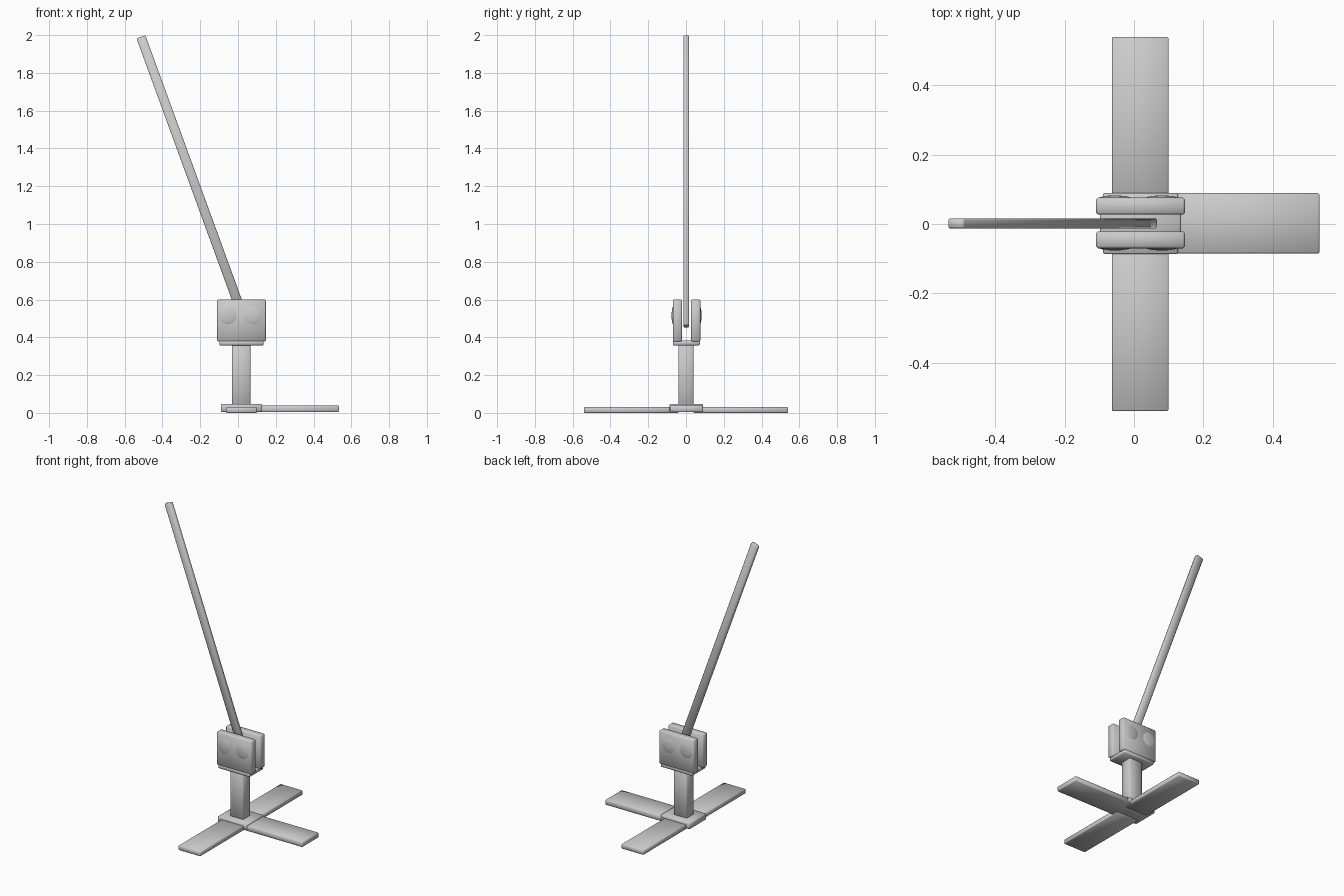
import bpy, math
from mathutils import Vector

if "Cube" in bpy.data.objects:
    bpy.data.objects.remove(bpy.data.objects["Cube"])


def finish(ob, name, bevel=0.0):
    ob.name = name
    for p in ob.data.polygons:
        p.use_smooth = True
    if bevel:
        m = ob.modifiers.new("soft_edges", 'BEVEL')
        m.width = bevel
        m.segments = 1
    return ob


def box(name, x, y, z, bevel=0.004):
    """Box given by its min/max range on each axis."""
    bpy.ops.mesh.primitive_cube_add(size=1)
    ob = bpy.context.object
    lo, hi = Vector((x[0], y[0], z[0])), Vector((x[1], y[1], z[1]))
    for v in ob.data.vertices:
        v.co = v.co * (hi - lo)
    ob.location = (lo + hi) / 2
    return finish(ob, name, bevel)


# Base: hub and three flat feet
box("base_hub", (-0.09, 0.127), (-0.087, 0.089), (0.006, 0.047))
box("foot_right", (0.06, 0.535), (-0.085, 0.089), (0.004, 0.038))
for side, y in (("front", (-0.54, -0.04)), ("back", (0.04, 0.54))):
    box("foot_" + side, (-0.064, 0.10), y, (0.0, 0.031))

# Column and the plate on top of it
box("column", (-0.032, 0.065), (-0.039, 0.039), (0.03, 0.37))
box("column_plate", (-0.098, 0.135), (-0.07, 0.073), (0.358, 0.383))

# Two clamp cheeks with domed bolts on the outside
for side, s in (("front", -1), ("back", 1)):
    y = sorted((0.003 + s * 0.024, 0.003 + s * 0.073))
    box("cheek_" + side, (-0.11, 0.147), y, (0.377, 0.60), 0.006)
    for i, x in enumerate((-0.055, 0.08)):
        bpy.ops.mesh.primitive_uv_sphere_add(
            segments=24, ring_count=12, radius=0.054,
            location=(x, 0.003 + s * 0.066, 0.515), rotation=(math.pi / 2, 0, 0))
        ob = bpy.context.object
        ob.scale.z = 0.25
        finish(ob, f"bolt_{side}_{i + 1}")

# Long leaning lever held between the cheeks
bottom, top = Vector((0.045, 0.0015, 0.459)), Vector((-0.514, 0.0015, 1.991))
h = (top - bottom).length / 2
lever = box("lever", (-0.025, 0.025), (-0.0145, 0.0145), (-h, h), 0.005)
lever.location = (top + bottom) / 2
lever.rotation_euler.y = math.atan2(top.x - bottom.x, top.z - bottom.z)
